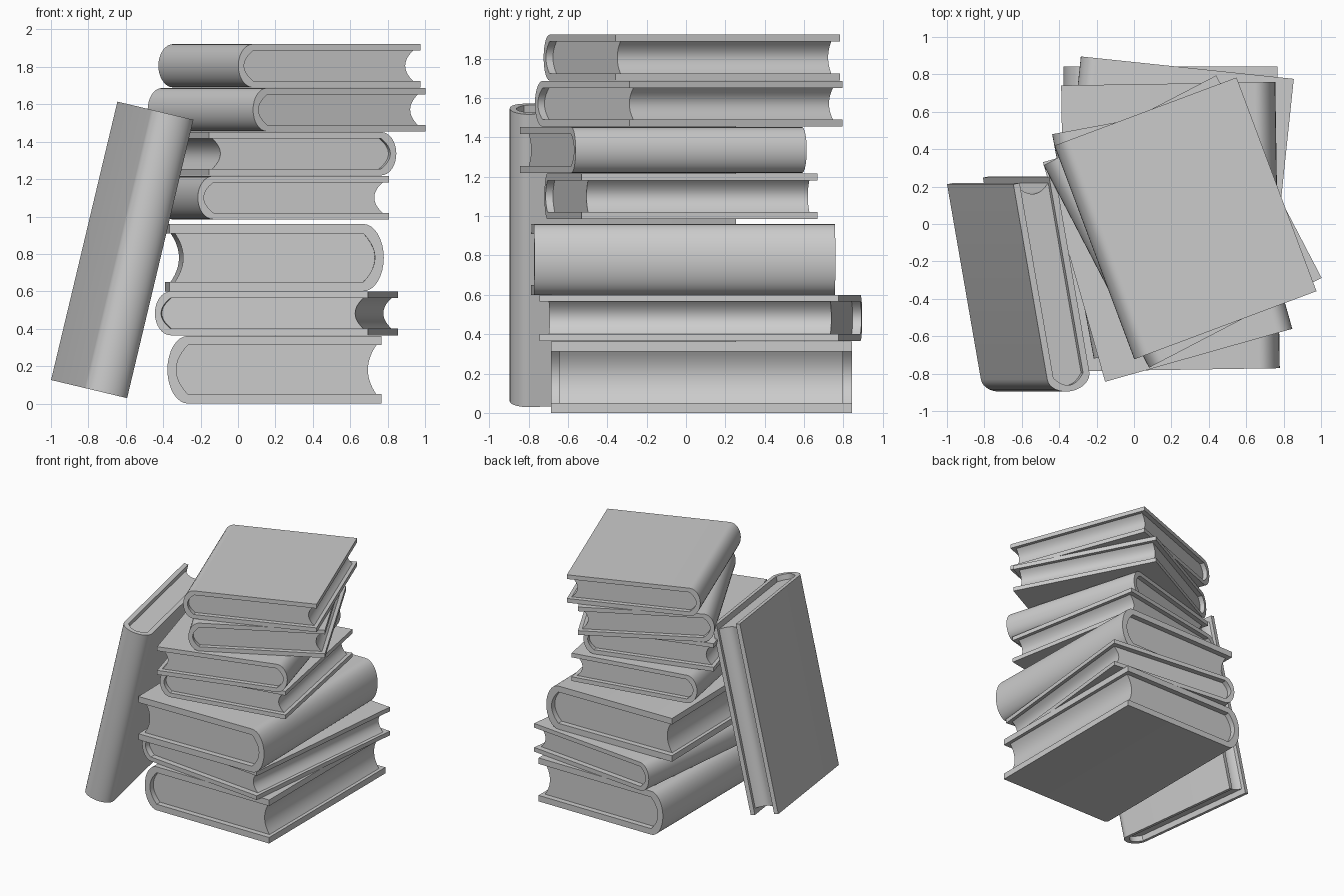
import bpy, bmesh, math
from mathutils import Matrix, Vector

if "Cube" in bpy.data.objects:
    bpy.data.objects.remove(bpy.data.objects["Cube"])

N = 16  # segments per curved spine or page edge


def bow(x, depth, half, power=1):
    """Shallow curve from top to bottom, bulging towards -x by depth."""
    pts = []
    for i in range(N + 1):
        z = half * (1 - 2 * i / N)
        pts.append((x - depth * (1 - (z / half) ** 2) ** power, z))
    return pts


def extrude_profile(name, pts, length, matrix):
    """Extrude an x-z outline along local y."""
    bm = bmesh.new()
    face = bm.faces.new([bm.verts.new((x, -length / 2, z)) for x, z in pts])
    new = bmesh.ops.extrude_face_region(bm, geom=[face])["geom"]
    bmesh.ops.translate(bm, vec=(0, length, 0),
                        verts=[v for v in new if isinstance(v, bmesh.types.BMVert)])
    bmesh.ops.recalc_face_normals(bm, faces=bm.faces)
    me = bpy.data.meshes.new(name)
    bm.to_mesh(me)
    bm.free()
    ob = bpy.data.objects.new(name, me)
    bpy.context.collection.objects.link(ob)
    ob.matrix_world = matrix
    bpy.ops.object.select_all(action='DESELECT')
    ob.select_set(True)
    bpy.context.view_layer.objects.active = ob
    bpy.ops.object.shade_smooth_by_angle(angle=math.radians(30))
    return ob


def book(name, width, length, thick, board, inset, matrix):
    """Spine on local -x, fore-edge on +x, centred on the origin."""
    w, h = width / 2, thick / 2
    hi = h - board
    d = 0.085 if thick < 0.3 else 0.11       # depth of the rounded spine
    m = board * 0.95                         # spine wall
    # hardback cover: outer skin round the spine, then back along the inside
    outer = [(-w + d - d * math.sin(math.pi * i / N), h * math.cos(math.pi * i / N))
             for i in range(N + 1)]
    inner = bow(-w + d, d - m, hi)
    cover = [(w, h)] + outer + [(w, -h), (w, -hi)] + inner[::-1] + [(w, hi)]
    extrude_profile(name + "_cover", cover, length, matrix)
    # page block: rounded at the spine, hollow at the fore-edge
    fore = bow(w - 0.028, 0.045, hi)
    extrude_profile(name + "_pages", inner + fore[::-1], length - 2 * inset, matrix)


BIG, SMALL = (1.145, 1.53), (1.04, 1.22)
# name, size, centre x, centre y, bottom z, top z, board, end inset, turn in degrees
stack = [
    ("book_1", BIG, 0.195, 0.078, 0.0, 0.362, 0.05, 0.045, 0),
    ("book_2", BIG, 0.205, 0.075, 0.365, 0.600, 0.035, 0.045, -6),
    ("book_3", BIG, 0.195, -0.015, 0.600, 0.960, 0.05, 0.045, 180.9),
    ("book_4", SMALL, 0.185, -0.025, 0.985, 1.217, 0.035, 0.038, 10.5),
    ("book_5", SMALL, 0.180, -0.115, 1.220, 1.452, 0.035, 0.038, 195.8),
    ("book_6", SMALL, 0.260, 0.013, 1.455, 1.687, 0.035, 0.038, 27.5),
    ("book_7", SMALL, 0.275, 0.030, 1.690, 1.922, 0.035, 0.038, 20.5),
]
for name, (w, l), x, y, z0, z1, board, inset, turn in stack:
    mat = Matrix.Translation((x, y, (z0 + z1) / 2)) @ Matrix.Rotation(math.radians(turn), 4, 'Z')
    book(name, w, l, z1 - z0, board, inset, mat)

# book leaning against the stack, spine to the front
tilt, yaw = math.radians(13.4), math.radians(10.1)
along = Vector((math.sin(tilt), 0, math.cos(tilt)))
side = Vector((math.cos(tilt), 0, -math.sin(tilt)))
back = Vector((0, 1, 0))
wide = back * math.cos(yaw) - side * math.sin(yaw)
rot = Matrix((wide, along, wide.cross(along))).transposed().to_4x4()
book("leaning_book", 1.145, 1.53, 0.235, 0.035, 0.045,
     Matrix.Translation((-0.612, -0.33, 0.82)) @ rot)
